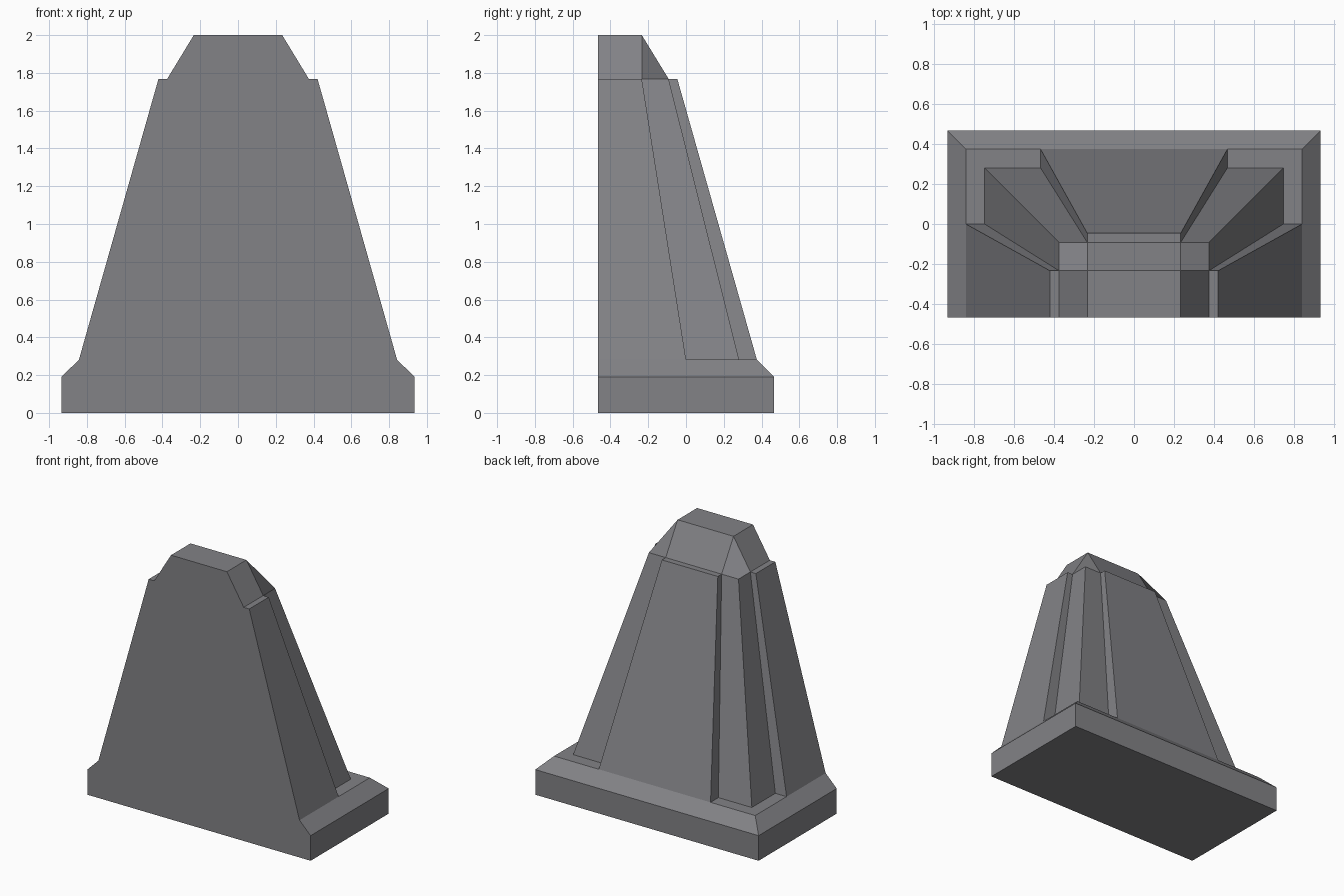
import bpy

if "Cube" in bpy.data.objects:
    bpy.data.objects.remove(bpy.data.objects["Cube"])

FRONT = -0.467  # flat front plane shared by all parts

stone = bpy.data.materials.new("grey stone")
stone.diffuse_color = (0.225, 0.225, 0.24, 1.0)
stone.use_nodes = True
stone.node_tree.nodes["Principled BSDF"].inputs["Base Color"].default_value = stone.diffuse_color


def make_object(name, verts, faces):
    mesh = bpy.data.meshes.new(name)
    mesh.from_pydata(verts, [], faces)
    mesh.materials.append(stone)
    obj = bpy.data.objects.new(name, mesh)
    bpy.context.collection.objects.link(obj)
    return obj


def mirrored(half):
    """Right half outline from front to back -> full counter-clockwise outline."""
    return half + [(-x, y) for x, y in reversed(half)]


def loft(name, rings, bottom=True):
    """Join (height, outline) rings with quads and close the top."""
    n = len(rings[0][1])
    verts = [(x, y, z) for z, outline in rings for x, y in outline]
    faces = []
    for r in range(len(rings) - 1):
        for i in range(n):
            j = (i + 1) % n
            faces.append((r * n + i, r * n + j, (r + 1) * n + j, (r + 1) * n + i))
    faces.append(tuple(range((len(rings) - 1) * n, len(rings) * n)))
    if bottom:
        faces.append(tuple(reversed(range(n))))
    return make_object(name, verts, faces)


# Plinth with bevelled upper edge on the sides and back
wide = mirrored([(0.935, FRONT), (0.935, 0.467)])
narrow = mirrored([(0.842, FRONT), (0.842, 0.375)])
loft("plinth", [(0, wide), (0.19, wide), (0.282, narrow)])

# Tapering shaft with stepped corners
foot = mirrored([(0.842, FRONT), (0.842, 0.0), (0.748, 0.0),
                 (0.748, 0.281), (0.468, 0.281), (0.468, 0.375)])
head = mirrored([(0.421, FRONT), (0.421, -0.234), (0.375, -0.234),
                 (0.375, -0.092), (0.234, -0.092), (0.234, -0.046)])
loft("shaft", [(0.282, foot), (1.768, head)], bottom=False)

# Sloped cap with separate corner facets
low = mirrored([(0.375, FRONT), (0.375, -0.234), (0.375, -0.092), (0.234, -0.092)])
top = mirrored([(0.234, FRONT), (0.234, -0.234)])
make_object("cap",
            [(x, y, 1.768) for x, y in low] + [(x, y, 2.0) for x, y in top],
            [(8, 9, 10, 11),                    # top
             (7, 0, 8, 11),                     # front
             (0, 1, 9, 8), (6, 7, 11, 10),      # sides
             (3, 4, 10, 9),                     # back
             (9, 1, 2, 3), (10, 4, 5, 6)])      # corners
